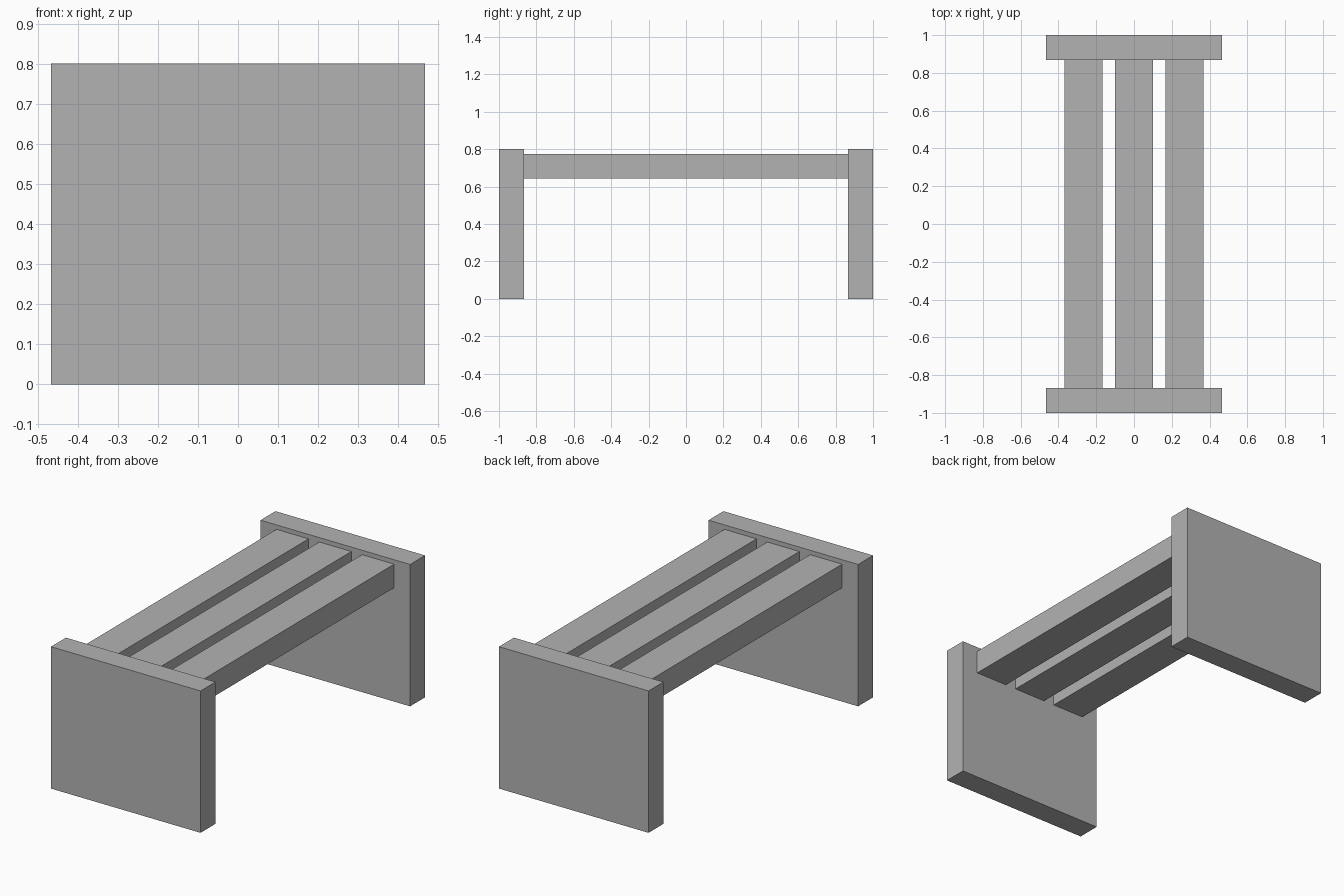
import bpy

cube = bpy.data.objects.get("Cube")
if cube:
    bpy.data.objects.remove(cube, do_unlink=True)

# Single plain grey
grey = bpy.data.materials.new("plain_grey")
grey.use_nodes = True
colour = (0.45, 0.45, 0.45, 1)
grey.diffuse_color = colour
grey.node_tree.nodes["Principled BSDF"].inputs["Base Color"].default_value = colour


def board(name, size, centre):
    bpy.ops.mesh.primitive_cube_add(size=1, location=centre)
    obj = bpy.context.object
    obj.name = name
    obj.scale = size
    bpy.ops.object.transform_apply(location=False, rotation=False, scale=True)
    obj.data.materials.append(grey)
    return obj


LENGTH, WIDTH, HEIGHT = 2.0, 0.933, 0.8
THICK = 0.133
SLAT_WIDTH, SLAT_SPACING, SLAT_TOP = 0.2, 0.267, 0.775

# Solid end panels that serve as legs
for name, side in (("front_panel", -1), ("back_panel", 1)):
    board(name, (WIDTH, THICK, HEIGHT), (0, side * (LENGTH - THICK) / 2, HEIGHT / 2))

# Three seat slats spanning between the panels
for name, side in (("right_slat", -1), ("middle_slat", 0), ("left_slat", 1)):
    board(name, (SLAT_WIDTH, LENGTH - 2 * THICK, THICK),
          (side * SLAT_SPACING, 0, SLAT_TOP - THICK / 2))
